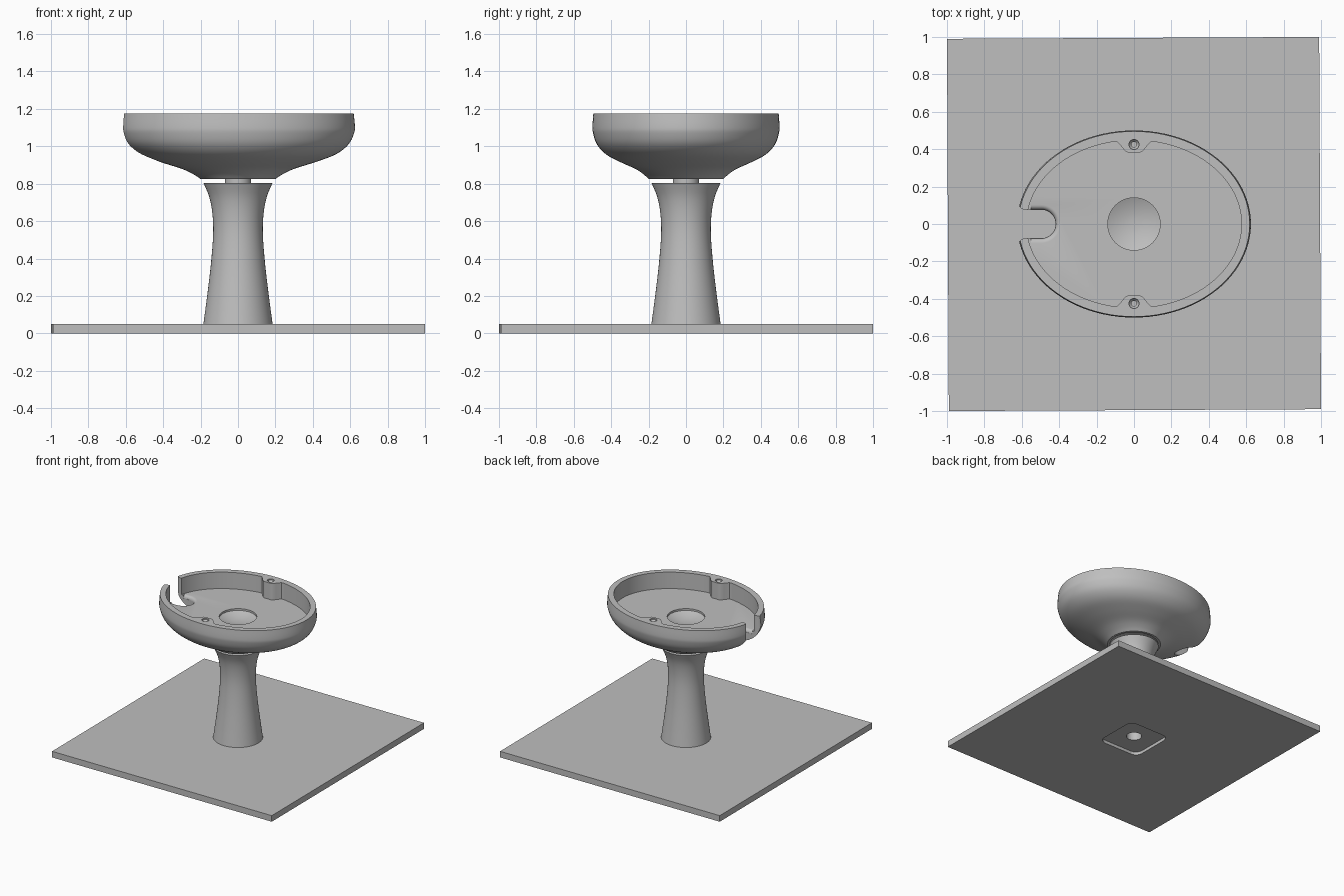
import bpy
import bmesh
from math import sin, cos, pi, sqrt, radians

cube = bpy.data.objects.get("Cube")
if cube:
    bpy.data.objects.remove(cube, do_unlink=True)

grey = bpy.data.materials.new("plain grey")
grey.use_nodes = True
COLOUR = (0.52, 0.52, 0.52, 1)
grey.diffuse_color = COLOUR
grey.node_tree.nodes["Principled BSDF"].inputs["Base Color"].default_value = COLOUR


def loft(name, layers):
    """Solid skinned through (outline, height) layers, capped at both ends."""
    bm = bmesh.new()
    rings = [[bm.verts.new((x, y, z)) for x, y in outline] for outline, z in layers]
    for low, high in zip(rings, rings[1:]):
        for i in range(len(low)):
            j = (i + 1) % len(low)
            bm.faces.new((low[i], low[j], high[j], high[i]))
    bm.faces.new(rings[0][::-1])
    bm.faces.new(rings[-1])
    bmesh.ops.recalc_face_normals(bm, faces=bm.faces)
    mesh = bpy.data.meshes.new(name)
    bm.to_mesh(mesh)
    bm.free()
    mesh.materials.append(grey)
    ob = bpy.data.objects.new(name, mesh)
    bpy.context.collection.objects.link(ob)
    return ob


def activate(ob):
    bpy.ops.object.select_all(action='DESELECT')
    ob.select_set(True)
    bpy.context.view_layer.objects.active = ob


def cut(ob, cutter):
    activate(ob)
    mod = ob.modifiers.new("cut", 'BOOLEAN')
    mod.operation = 'DIFFERENCE'
    mod.solver = 'EXACT'
    mod.object = cutter
    bpy.ops.object.modifier_apply(modifier=mod.name)
    bpy.data.objects.remove(cutter, do_unlink=True)


def smooth(ob):
    activate(ob)
    bpy.ops.object.shade_smooth_by_angle(angle=radians(30))


def oval(a, b, n=96, cx=0, cy=0):
    return [(cx + a * cos(2 * pi * i / n), cy + b * sin(2 * pi * i / n)) for i in range(n)]


def turned(name, profile, n=64, cx=0, cy=0):
    return loft(name, [(oval(r, r, n, cx, cy), z) for r, z in profile])


def arc(cx, cy, r, start, end, n=12):
    return [(cx + r * cos(radians(start + (end - start) * i / n)),
             cy + r * sin(radians(start + (end - start) * i / n))) for i in range(n + 1)]


def curve(points, steps=4):
    """Catmull-Rom smoothing of a short profile."""
    out = []
    pts = [points[0]] + points + [points[-1]]
    for p, q, r, s in zip(pts, pts[1:], pts[2:], pts[3:]):
        for k in range(steps):
            t = k / steps
            out.append(tuple(0.5 * (2 * b + (c - a) * t + (2 * a - 5 * b + 4 * c - d) * t * t
                                    + (3 * b - a - 3 * c + d) * t ** 3)
                             for a, b, c, d in zip(p, q, r, s)))
    return out + [points[-1]]


# Base plate, turned a fraction of a degree, with a rounded recess underneath
H = 0.995
square = [(-H, -H), (H, -H), (H, H), (-H, H)]
plate = loft("base_plate", [(square, 0), (square, 0.05)])
c = 0.125
recess = (arc(c, c, 0.06, 0, 90) + arc(-c, c, 0.06, 90, 180)
          + arc(-c, -c, 0.06, 180, 270) + arc(c, -c, 0.06, 270, 360))
cut(plate, loft("recess_cutter", [(recess, -0.05), (recess, 0.025)]))
cut(plate, turned("bore_cutter", [(0.057, -0.1), (0.057, 0.1)]))
plate.rotation_euler.z = 0.005

# Waisted column with a bore
column = turned("column", curve([(0.185, 0.05), (0.165, 0.2), (0.145, 0.37), (0.133, 0.53),
                                 (0.137, 0.64), (0.154, 0.73), (0.185, 0.805)]))
cut(column, turned("bore_cutter", [(0.057, 0), (0.057, 0.7)]))
smooth(column)

# Neck joining column and tray
neck = turned("neck", [(0.07, 0.79), (0.07, 0.9)])
smooth(neck)

# Oval tray: a round foot spreading into an oval rim
side = curve([(0, 0.825), (0.09, 0.85), (0.24, 0.88), (0.5, 0.915), (0.76, 0.957), (0.92, 1.01),
              (0.99, 1.07), (1, 1.11), (0.985, 1.175)])
tray = loft("tray", [(oval(0.2 + 0.425 * t, 0.2 + 0.3 * t), z) for t, z in side])

# Tray hollow, its wall bulging inward at the two screw bosses
FLOOR = 1.04
inner = []
for x, y in oval(0.575, 0.448, 240):
    t = min(max((0.1 - abs(x)) / 0.07, 0), 1)
    bulge = 0.066 * t * t * (3 - 2 * t)
    inner.append((x, y - bulge if y > 0 else y + bulge))
cut(tray, loft("hollow_cutter", [(inner, FLOOR), (inner, 1.3)]))

# Screw holes with a countersink
for s in (-1, 1):
    cut(tray, turned("screw_cutter", [(0.014, 1.08), (0.014, 1.15), (0.027, 1.165),
                                      (0.027, 1.25)], 24, 0, s * 0.425))

# Shallow round dish in the floor
dish = [(0.14 * sin(pi / 2 * k / 8), FLOOR - 0.015 - 0.03 * cos(pi / 2 * k / 8) ** 2)
        for k in range(1, 9)]
cut(tray, turned("dish_cutter", dish + [(0.14, FLOOR + 0.05)]))

# Hollow foot around the neck
cut(tray, turned("foot_cutter", [(0.185, 0.8), (0.18, 0.835), (0.12, 0.86)]))

# Cable slot through wall and floor, with rounded wall ends
slot = (arc(-0.495, 0, 0.076, -90, 90, 24) + arc(-0.58, 0.116, 0.04, 270, 180, 8)
        + [(-0.75, 0.116), (-0.75, -0.116)] + arc(-0.58, -0.116, 0.04, 180, 90, 8))
cut(tray, loft("slot_cutter", [(slot, 0.7), (slot, 1.3)]))


def slot_lip(grow):
    return arc(-0.495, 0, 0.076 + grow, -90, 90, 24) + [(-0.55, 0.076 + grow),
                                                        (-0.55, -0.076 - grow)]


lip = [(slot_lip(0.001 + 0.025 * (1 - cos(pi / 2 * k / 5))), FLOOR - 0.025 + 0.025 * sin(pi / 2 * k / 5))
       for k in range(6)]
cut(tray, loft("lip_cutter", lip + [(lip[-1][0], FLOOR + 0.02)]))
smooth(tray)
